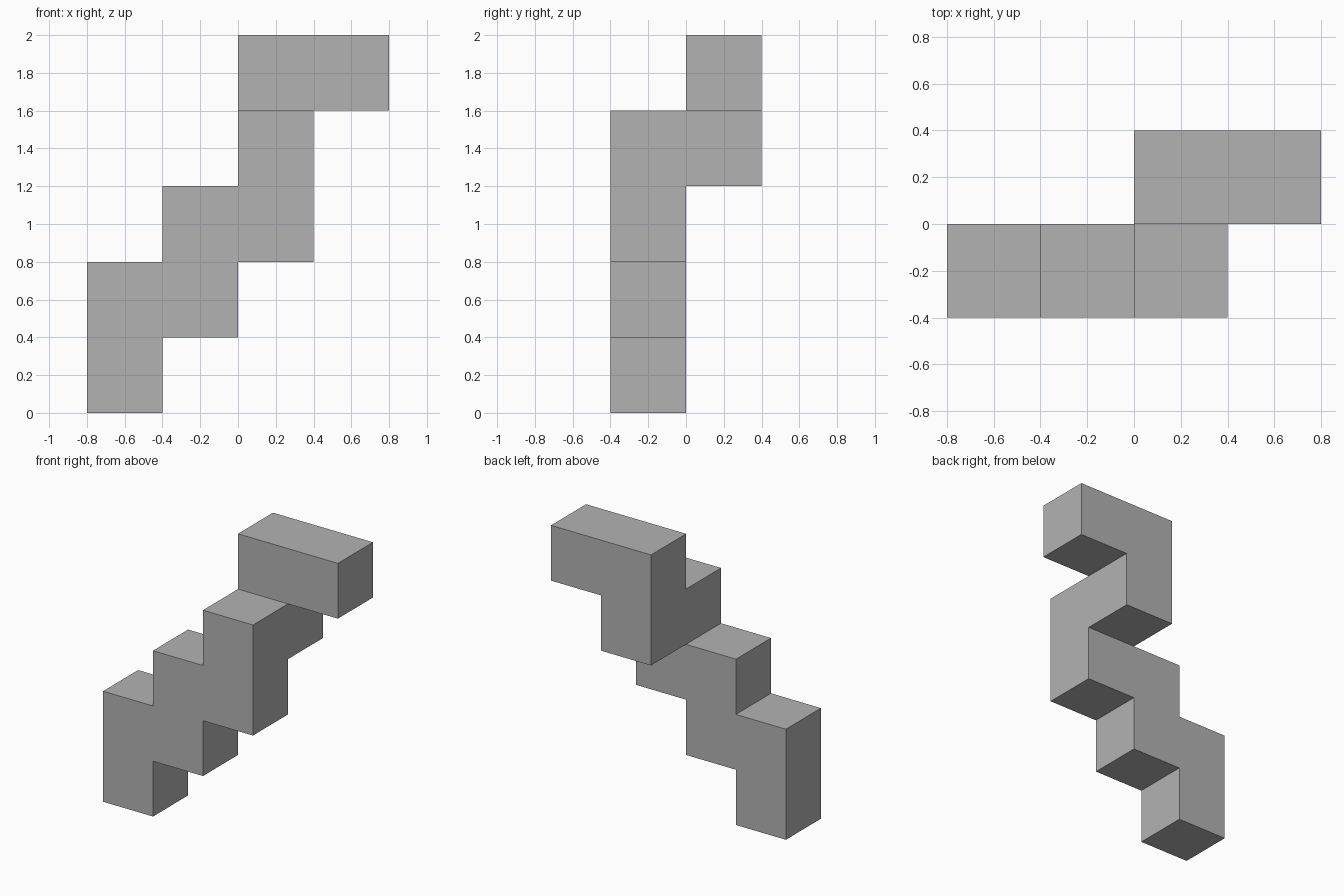
import bpy
import bmesh
from mathutils import Vector

if "Cube" in bpy.data.objects:
    bpy.data.objects.remove(bpy.data.objects["Cube"], do_unlink=True)

SIZE = 0.4

# Chain of unit cubes: a start cell, then one step per cube
RIGHT, BACK, UP = Vector((1, 0, 0)), Vector((0, 1, 0)), Vector((0, 0, 1))
cell = Vector((-2, -1, 0))
cells = [cell]
for step in (UP, RIGHT, UP, RIGHT, UP, BACK, UP, RIGHT):
    cell = cell + step
    cells.append(cell)
occupied = {tuple(c) for c in cells}

# Outer skin: keep only cube sides with no neighbour
bm = bmesh.new()
for c in cells:
    for axis in (RIGHT, BACK, UP):
        for sign in (1, -1):
            normal = axis * sign
            if tuple(c + normal) in occupied:
                continue
            u = Vector((axis.z, axis.x, axis.y))
            v = normal.cross(u)
            mid = c + Vector((0.5, 0.5, 0.5)) + normal / 2
            corners = (-u - v, u - v, u + v, v - u)
            bm.faces.new([bm.verts.new((mid + k / 2) * SIZE) for k in corners])

# Weld the skin and merge coplanar squares
bmesh.ops.remove_doubles(bm, verts=bm.verts, dist=0.001)
bmesh.ops.dissolve_limit(bm, angle_limit=0.01, verts=bm.verts, edges=bm.edges)
bmesh.ops.recalc_face_normals(bm, faces=bm.faces)

mesh = bpy.data.meshes.new("stepped_block_chain")
bm.to_mesh(mesh)
bm.free()
chain = bpy.data.objects.new("stepped_block_chain", mesh)
bpy.context.collection.objects.link(chain)

# Plain grey colour
grey = bpy.data.materials.new("plain_grey")
grey.use_nodes = True
colour = (0.45, 0.45, 0.45, 1)
grey.diffuse_color = colour
grey.node_tree.nodes["Principled BSDF"].inputs["Base Color"].default_value = colour
mesh.materials.append(grey)
